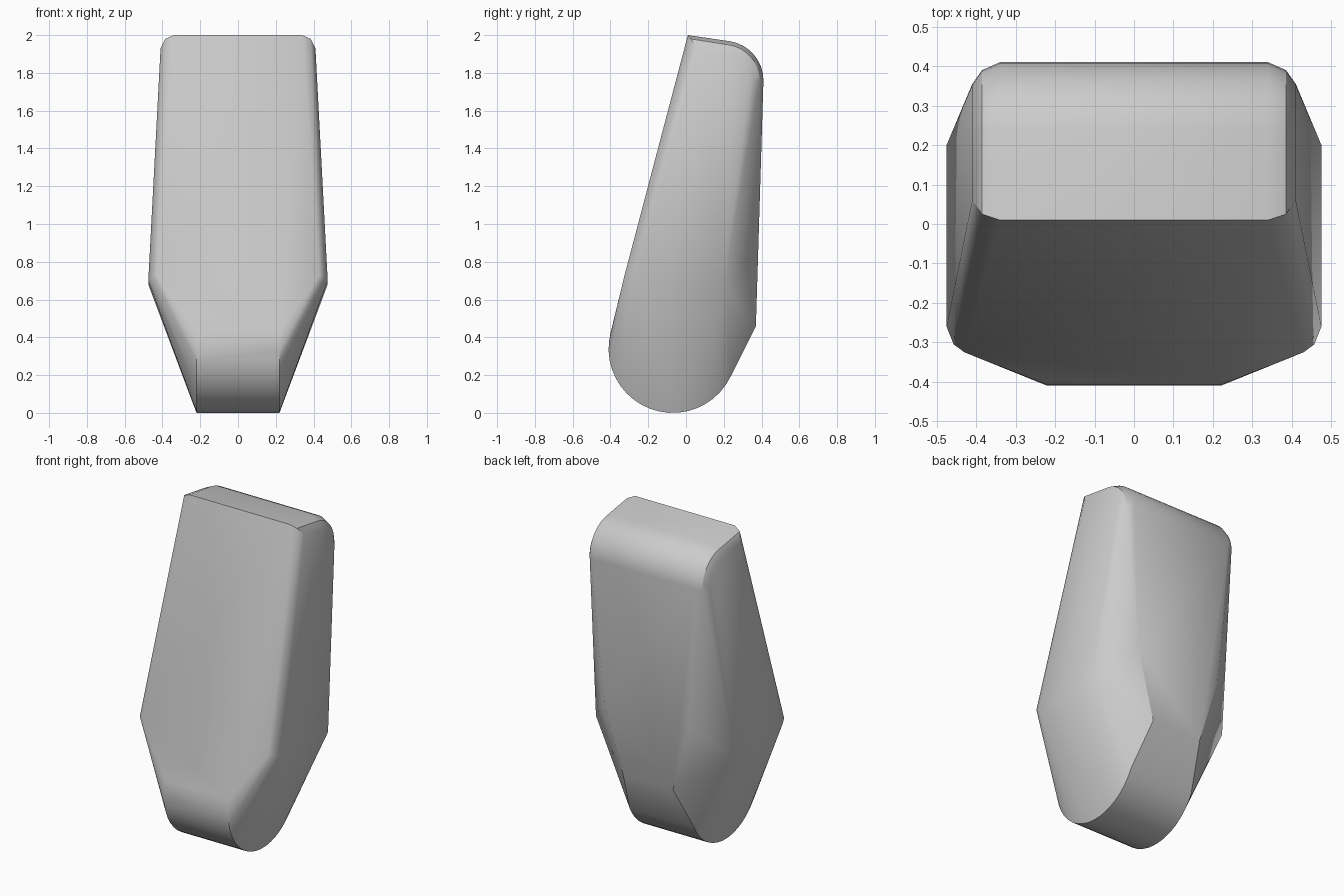
import bpy, bmesh
from math import sin, cos, radians, pi

cube = bpy.data.objects.get("Cube")
if cube:
    bpy.data.objects.remove(cube, do_unlink=True)


def arc(x, cy, cz, r, start, end, steps):
    """Points on an arc in the side plane, angles measured from +y toward +z."""
    angles = [radians(start + (end - start) * i / steps) for i in range(steps + 1)]
    return [(x, cy + r * cos(a), cz + r * sin(a)) for a in angles]


# Rounded foot: lower arc with a sharp rim
half = arc(0.22, -0.07, 0.34, 0.34, -26, -195, 20)

# Rounded shoulder: three nested arcs soften the side edge
half += arc(0.34, 0.2, 1.76, 0.21, 0, 80, 8)
half += arc(0.385, 0.2, 1.76, 0.19, 0, 80, 8)
half += arc(0.41, 0.2, 1.75, 0.155, -10, 80, 8)

# Front slope, with a softened edge from top to hip
half += [(0.34, 0.01, 2.0), (0.385, 0.025, 1.98), (0.41, 0.06, 1.93)]
half += [(0.43, -0.325, 0.73), (0.457, -0.305, 0.72), (0.475, -0.26, 0.7)]

# Hip at the side and the lower back
half += [(0.475, 0.2, 0.68), (0.29, 0.383, 0.88), (0.17, 0.37, 0.46)]

# Mirror the points and wrap one convex skin around them
bm = bmesh.new()
for x, y, z in half:
    for side in (-1, 1):
        bm.verts.new((side * x, y, z))
hull = bmesh.ops.convex_hull(bm, input=bm.verts)
loose = [v for v in bm.verts if not v.link_faces]
bmesh.ops.delete(bm, geom=loose, context='VERTS')
bmesh.ops.dissolve_limit(bm, angle_limit=radians(1.5), verts=bm.verts, edges=bm.edges)
bmesh.ops.recalc_face_normals(bm, faces=bm.faces)
mesh = bpy.data.meshes.new("body")
bm.to_mesh(mesh)
bm.free()

body = bpy.data.objects.new("body", mesh)
bpy.context.collection.objects.link(body)

# Plain grey finish
grey = bpy.data.materials.new("light_grey")
grey.use_nodes = True
colour = (0.6, 0.6, 0.6, 1.0)
grey.diffuse_color = colour
grey.node_tree.nodes["Principled BSDF"].inputs["Base Color"].default_value = colour
mesh.materials.append(grey)

# Smooth curves, crisp rims
bpy.ops.object.select_all(action='DESELECT')
body.select_set(True)
bpy.context.view_layer.objects.active = body
bpy.ops.object.shade_smooth_by_angle(angle=radians(30))
